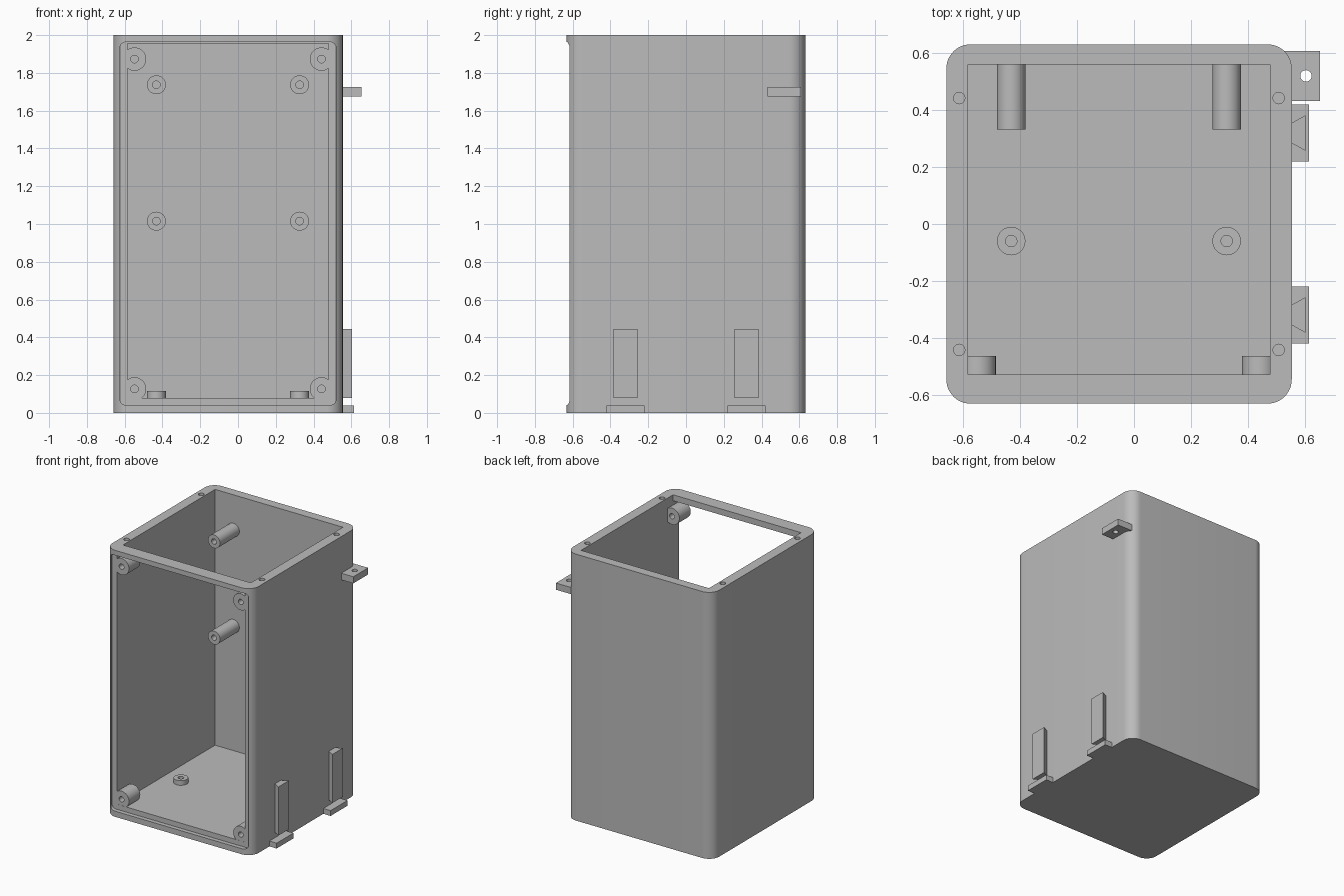
import bpy, bmesh
from math import pi, cos, sin
from mathutils import Matrix

cube = bpy.data.objects.get("Cube")
if cube:
    bpy.data.objects.remove(cube, do_unlink=True)

grey = bpy.data.materials.new("matte grey")
grey.use_nodes = True
COLOR = (0.5, 0.5, 0.5, 1)
grey.diffuse_color = COLOR
grey.node_tree.nodes["Principled BSDF"].inputs["Base Color"].default_value = COLOR

MID = -0.053   # centre line of the shell in x
WALL = 0.555   # outer face of the side that carries the mounts
# Local z turned to each working direction
UP = Matrix.Identity(4)
FORWARD = Matrix.Rotation(pi / 2, 4, 'X')   # local (x, y, z) -> world (x, z, -y)


def finish(name, bm, matrix=UP):
    bm.transform(matrix)
    bmesh.ops.recalc_face_normals(bm, faces=bm.faces)
    mesh = bpy.data.meshes.new(name)
    bm.to_mesh(mesh)
    bm.free()
    mesh.materials.append(grey)
    obj = bpy.data.objects.new(name, mesh)
    bpy.context.collection.objects.link(obj)
    return obj


def prism(name, outline, low, high, matrix=UP):
    bm = bmesh.new()
    face = bm.faces.new([bm.verts.new((x, y, low)) for x, y in outline])
    top = bmesh.ops.extrude_face_region(bm, geom=[face])["geom"]
    verts = [v for v in top if isinstance(v, bmesh.types.BMVert)]
    bmesh.ops.translate(bm, verts=verts, vec=(0, 0, high - low))
    return finish(name, bm, matrix)


def rect(x0, x1, y0, y1):
    return [(x0, y0), (x1, y0), (x1, y1), (x0, y1)]


def round_rect(x0, x1, y0, y1, r, steps=12):
    centres = [(x1 - r, y1 - r), (x0 + r, y1 - r), (x0 + r, y0 + r), (x1 - r, y0 + r)]
    return [(cx + r * cos((q + i / steps) * pi / 2), cy + r * sin((q + i / steps) * pi / 2))
            for q, (cx, cy) in enumerate(centres) for i in range(steps + 1)]


def circle(x, y, r, n=32):
    return [(x + r * cos(2 * pi * i / n), y + r * sin(2 * pi * i / n)) for i in range(n)]


def tube(name, x, y, r, low, high, matrix=UP, hole=0.02):
    bm = bmesh.new()
    rings = [[bm.verts.new((px, py, z)) for px, py in circle(x, y, rad)]
             for rad, z in ((r, low), (r, high), (hole, high), (hole, low))]
    for a, b in zip(rings, rings[1:] + rings[:1]):
        for i in range(len(a)):
            j = (i + 1) % len(a)
            bm.faces.new((a[i], a[j], b[j], b[i]))
    return finish(name, bm, matrix)


def cut(obj, cutters):
    for c in cutters:
        mod = obj.modifiers.new("cut", 'BOOLEAN')
        mod.operation, mod.solver, mod.object = 'DIFFERENCE', 'EXACT', c
    graph = bpy.context.evaluated_depsgraph_get()
    mesh = bpy.data.meshes.new_from_object(obj.evaluated_get(graph))
    obj.modifiers.clear()
    obj.data = mesh
    for c in cutters:
        bpy.data.objects.remove(c, do_unlink=True)


# Shell: rounded box, open at the top and the front, with a stepped front rim
shell = prism("shell", round_rect(-0.66, WALL, -0.632, 0.632, 0.085), 0, 2)
x0, x1 = MID - 0.531, MID + 0.531
cutters = [
    prism("cavity", rect(x0, x1, -0.53, 0.562), 0.08, 2.2),
    prism("window", rect(x0, x1, 0.08, 1.955), 0.3, 0.8, FORWARD),
    prism("rim_step", round_rect(MID - 0.572, MID + 0.572, 0.042, 1.963, 0.03, 6),
          0.6, 0.8, FORWARD),
]
cutters += [prism("screw_hole", circle(MID + sx * 0.562, sy * 0.443, 0.02), 1.8, 2.1)
            for sx in (-1, 1) for sy in (-1, 1)]
cut(shell, cutters)

for side, sx in (("right", -1), ("left", 1)):
    # Screw bosses in the corners of the front opening
    for level, z in (("lower", 0.127), ("upper", 1.873)):
        tube(f"{level}_{side}_corner_boss", MID + sx * 0.495, z, 0.062,
             0.465, 0.599, FORWARD)
    # Standoffs on the back wall and the floor
    x = MID + sx * 0.379
    for level, z in (("middle", 1.015), ("upper", 1.737)):
        tube(f"{level}_{side}_back_standoff", x, z, 0.05, -0.565, -0.332, FORWARD)
    tube(f"{side}_floor_standoff", x, -0.06, 0.05, 0.075, 0.115)

# Dovetail rails with foot tabs on the outer side
for place, y in (("front", -0.32), ("back", 0.32)):
    prism(f"{place}_dovetail_rail",
          [(WALL - 0.01, y - 0.03), (0.604, y - 0.063), (0.604, y + 0.063),
           (WALL - 0.01, y + 0.03)], 0.08, 0.445)
    prism(f"{place}_foot_tab", rect(WALL - 0.02, 0.615, y - 0.1, y + 0.1), 0, 0.04)

# Upper mounting tab with a screw hole
tab = prism("upper_tab", rect(0.5, 0.655, 0.432, 0.608), 1.675, 1.725)
cut(tab, [prism("tab_hole", circle(0.605, 0.521, 0.02), 1.6, 1.8)])

# Smooth the rounded surfaces, keep edges sharp
bpy.ops.object.select_all(action='DESELECT')
for obj in bpy.context.collection.objects:
    if obj.type == 'MESH' and grey.name in obj.data.materials:
        obj.select_set(True)
bpy.context.view_layer.objects.active = shell
bpy.ops.object.shade_smooth_by_angle(angle=pi / 6)
